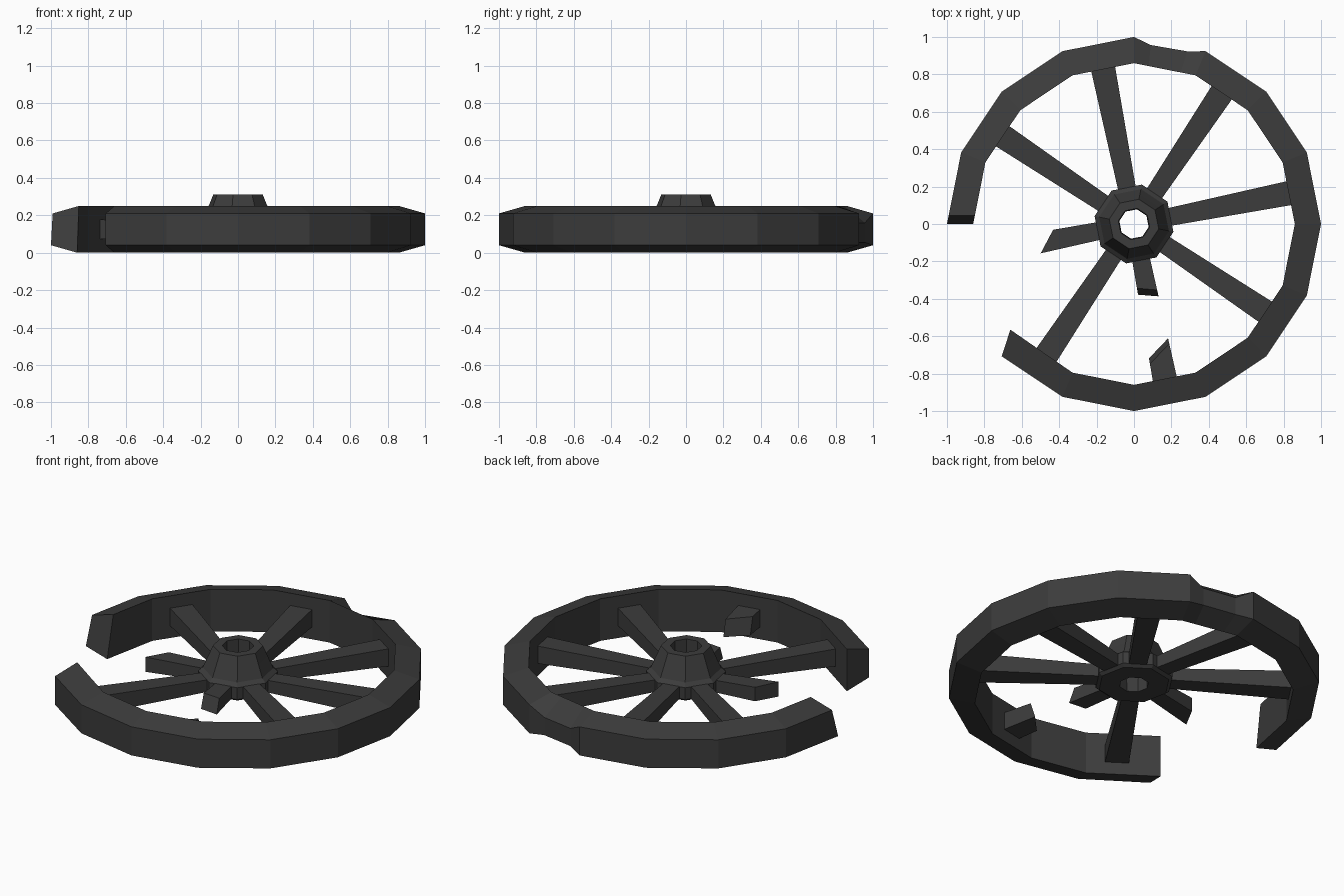
import bpy
from math import sin, cos, radians, pi
from mathutils import Vector

if "Cube" in bpy.data.objects:
    bpy.data.objects.remove(bpy.data.objects["Cube"])

iron = bpy.data.materials.new("dark_wood")
iron.diffuse_color = (0.045, 0.045, 0.045, 1)
iron.use_nodes = True
iron.node_tree.nodes["Principled BSDF"].inputs["Base Color"].default_value = iron.diffuse_color


def make(name, verts, faces):
    mesh = bpy.data.meshes.new(name)
    mesh.from_pydata(verts, [], faces)
    mesh.materials.append(iron)
    obj = bpy.data.objects.new(name, mesh)
    bpy.context.collection.objects.link(obj)
    return obj


def loft(name, sections, closed=False):
    """Skin a list of equal-length cross-section loops."""
    n, m = len(sections[0]), len(sections)
    verts = [p for s in sections for p in s]
    faces = []
    for i in range(m if closed else m - 1):
        a, b = i * n, ((i + 1) % m) * n
        for j in range(n):
            k = (j + 1) % n
            faces.append((a + j, a + k, b + k, b + j))
    if not closed:
        faces += [tuple(reversed(range(n))), tuple(range((m - 1) * n, m * n))]
    obj = make(name, verts, faces)
    import bmesh
    bm = bmesh.new()
    bm.from_mesh(obj.data)
    bmesh.ops.recalc_face_normals(bm, faces=bm.faces)
    bm.to_mesh(obj.data)
    bm.free()
    return obj


def polar(r, deg, z):
    a = radians(deg)
    return Vector((r * cos(a), r * sin(a), z))


# Rim: 16-sided ring, taller on the inside, two segments missing
PROFILE = [(0.86, 0.0), (1.0, 0.04), (1.0, 0.21), (0.86, 0.25)]


def rim_section(deg):
    return [polar(r, deg, z) for r, z in PROFILE]


def dented(t, inset, drop):
    """Section part way along the damaged segment, outer edge pushed in."""
    s = [p.lerp(q, t) for p, q in zip(rim_section(67.5), rim_section(90))]
    for i, dz in ((1, 0.3 * drop), (2, -drop)):
        out = Vector((s[i].x, s[i].y, 0)).normalized()
        s[i] = s[i] - out * inset + Vector((0, 0, dz))
    return s


rim = []
for k in range(15):
    deg = -135 + 22.5 * k
    rim.append(rim_section(deg))
    if deg == 67.5:
        rim += [dented(0.24, 0.02, 0.05), dented(0.76, 0.025, 0.05)]
# broken ends: one skewed, one sloping
for i in (0, 3):
    rim[0][i] += Vector((-0.053, 0.043, 0))
for i in (2, 3):
    rim[-1][i] += Vector((0.009, 0.045, 0))
loft("broken_rim", rim)


# Spokes: tapered bars, each end given as radius on (right, left) and top pull-back
def spoke(name, deg, start, end, start_slope=0.0, end_slope=0.0):
    a = radians(deg)
    u, v = Vector((cos(a), sin(a), 0)), Vector((-sin(a), cos(a), 0))
    secs = []
    for (right, left), slope in ((start, start_slope), (end, end_slope)):
        loop = []
        for side, top in ((-1, -1), (1, -1), (1, 1), (-1, 1)):
            r = (right if side < 0 else left) + (slope if top > 0 else 0)
            t = (r - 0.2) / 0.65
            w, h = 0.048 + 0.017 * t, 0.036 + 0.016 * t
            loop.append(u * r + v * side * w + Vector((0, 0, 0.125 + top * h)))
        secs.append(loop)
    loft(name, secs)


for k in range(8):
    deg = 11.25 + 45 * k
    if k == 4:
        spoke("broken_spoke_side", deg, (0.17, 0.17), (0.43, 0.52))
    elif k == 6:
        spoke("broken_spoke_front", deg, (0.17, 0.17), (0.375, 0.405), 0, -0.035)
        spoke("spoke_stub", deg, (0.72, 0.635), (0.86, 0.86), 0.03, 0)
    else:
        spoke("spoke_%d" % (k + 1), deg, (0.17, 0.17), (0.865, 0.865))

# Hub: octagonal flange with tapered cap and a through hole
HUB = [(0.08, 0.075), (0.195, 0.075), (0.215, 0.09), (0.215, 0.16),
       (0.19, 0.18), (0.16, 0.25), (0.135, 0.31), (0.085, 0.31)]
loft("hub", [[polar(r, 33.75 + 45 * i, z) for r, z in HUB] for i in range(8)], closed=True)
